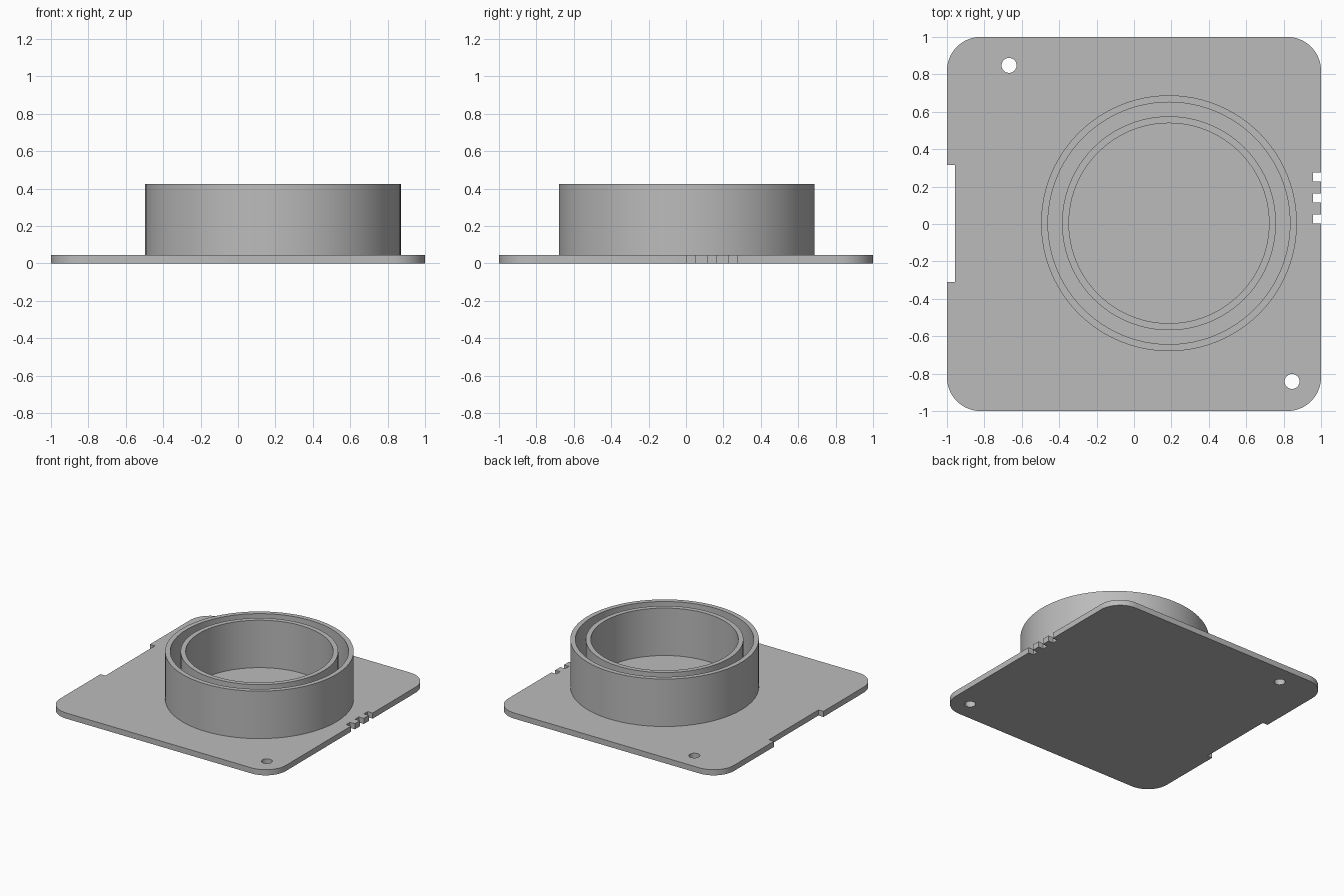
import bpy, bmesh
from math import cos, sin, pi, radians

cube = bpy.data.objects.get("Cube")
if cube:
    bpy.data.objects.remove(cube, do_unlink=True)

PLATE_H, RING_TOP = 0.045, 0.425
RING_CENTRE = (0.187, 0.004)

grey = bpy.data.materials.new("plain_grey")
grey.use_nodes = True
colour = (0.5, 0.5, 0.5, 1)
grey.diffuse_color = colour
grey.node_tree.nodes["Principled BSDF"].inputs["Base Color"].default_value = colour


def arc(cx, cy, r, start, sweep, steps):
    """Points along an arc, angles in degrees."""
    angles = [radians(start + sweep * i / steps) for i in range(steps + 1)]
    return [(cx + r * cos(a), cy + r * sin(a)) for a in angles]


def circle(cx, cy, r, steps):
    return arc(cx, cy, r, 0, 360, steps)[:-1]


def extruded(name, loops, z0, z1):
    """Solid with the first loop as outline and the others as holes."""
    bm = bmesh.new()
    edges = []
    for loop in loops:
        vs = [bm.verts.new((x, y, z0)) for x, y in loop]
        edges += [bm.edges.new((v, vs[i - 1])) for i, v in enumerate(vs)]
    bmesh.ops.triangle_fill(bm, edges=edges, use_beauty=True, use_dissolve=False)
    top = bmesh.ops.extrude_face_region(bm, geom=bm.faces[:], use_keep_orig=True)
    for v in top["geom"]:
        if isinstance(v, bmesh.types.BMVert):
            v.co.z = z1
    bmesh.ops.recalc_face_normals(bm, faces=bm.faces[:])
    mesh = bpy.data.meshes.new(name)
    bm.to_mesh(mesh)
    bm.free()
    mesh.materials.append(grey)
    obj = bpy.data.objects.new(name, mesh)
    bpy.context.collection.objects.link(obj)
    bpy.ops.object.select_all(action="DESELECT")
    obj.select_set(True)
    bpy.context.view_layer.objects.active = obj
    bpy.ops.object.shade_smooth_by_angle(angle=radians(30))
    return obj


# Base plate outline, anticlockwise, with rounded corners and edge notches
R = 0.18
C = 1 - R
DEPTH = 0.956
outline = arc(C, -C, R, -90, 90, 16)
for y in (0.003, 0.115, 0.227):          # three small notches on the left edge
    outline += [(1, y), (DEPTH, y), (DEPTH, y + 0.048), (1, y + 0.048)]
outline += arc(C, C, R, 0, 90, 16)
outline += arc(-C, C, R, 90, 90, 16)
outline += [(-1, 0.315), (-DEPTH, 0.315), (-DEPTH, -0.31), (-1, -0.31)]  # long notch
outline += arc(-C, -C, R, 180, 90, 16)

# Mounting holes in opposite corners
holes = [circle(x, y, 0.04, 32) for x, y in ((-0.668, 0.848), (0.845, -0.842))]
extruded("base_plate", [outline] + holes, 0, PLATE_H)

# Two concentric upright rings
for name, outer, inner in (("outer_ring", 0.684, 0.647), ("inner_ring", 0.572, 0.535)):
    extruded(name, [circle(*RING_CENTRE, r, 96) for r in (outer, inner)], PLATE_H, RING_TOP)
